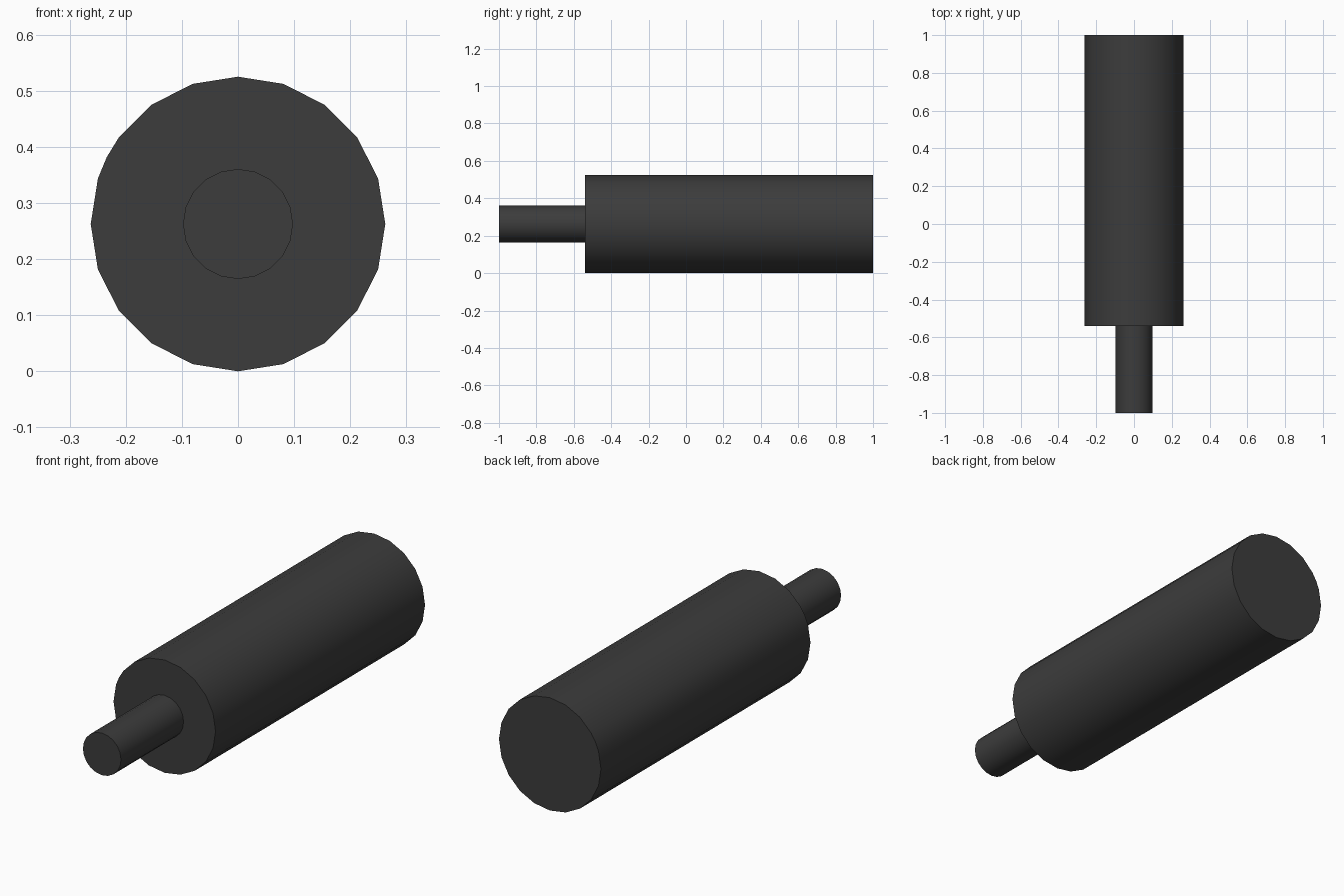
import bpy, bmesh, math

if "Cube" in bpy.data.objects:
    bpy.data.objects.remove(bpy.data.objects["Cube"])

AXIS_Z = 0.2625

dark = bpy.data.materials.new("dark_grey")
dark.diffuse_color = (0.045, 0.045, 0.045, 1)
dark.use_nodes = True
dark.node_tree.nodes["Principled BSDF"].inputs["Base Color"].default_value = dark.diffuse_color


def rod(name, radius, y0, y1, degrees):
    """Closed cylinder along y with rim points at the given angles."""
    bm = bmesh.new()
    rim = [bm.verts.new((radius * math.cos(math.radians(a)), y0,
                         AXIS_Z + radius * math.sin(math.radians(a)))) for a in degrees]
    cap = bm.faces.new(rim)
    ext = bmesh.ops.extrude_face_region(bm, geom=[cap], use_keep_orig=True)
    moved = [g for g in ext["geom"] if isinstance(g, bmesh.types.BMVert)]
    bmesh.ops.translate(bm, verts=moved, vec=(0, y1 - y0, 0))
    bmesh.ops.recalc_face_normals(bm, faces=bm.faces)
    mesh = bpy.data.meshes.new(name)
    bm.to_mesh(mesh)
    bm.free()
    mesh.materials.append(dark)
    obj = bpy.data.objects.new(name, mesh)
    bpy.context.collection.objects.link(obj)
    bpy.ops.object.select_all(action='DESELECT')
    obj.select_set(True)
    bpy.context.view_layer.objects.active = obj
    bpy.ops.object.shade_smooth_by_angle(angle=math.radians(30))
    return obj


steps = [i * 18 for i in range(20)]

# Thick body; its rim has one extra point on the upper left
rod("body", AXIS_Z, -0.54, 1.0, sorted(steps + [153]))

# Thin shaft at the front, seated slightly into the body
rod("shaft", 0.098, -1.0, -0.53, steps)
